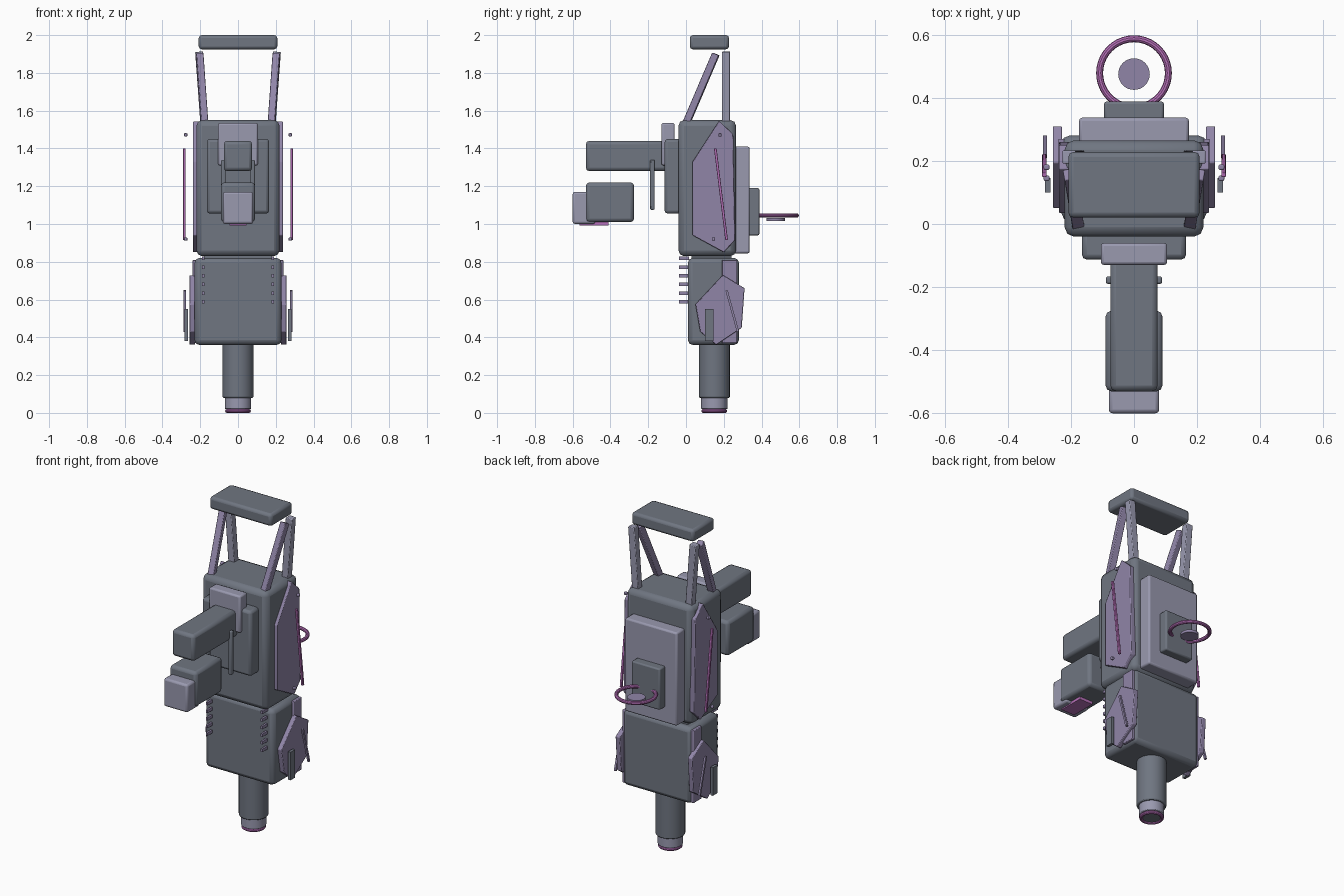
import bpy, bmesh
from math import radians
from mathutils import Vector

if "Cube" in bpy.data.objects:
    bpy.data.objects.remove(bpy.data.objects["Cube"], do_unlink=True)


def material(name, r, g, b):
    m = bpy.data.materials.new(name)
    m.use_nodes = True
    m.diffuse_color = (r, g, b, 1)
    m.node_tree.nodes["Principled BSDF"].inputs["Base Color"].default_value = (r, g, b, 1)
    return m


SLATE = material("slate grey", 0.16, 0.18, 0.22)
PALE = material("pale grey", 0.32, 0.32, 0.43)
MAUVE = material("mauve", 0.28, 0.235, 0.39)
PINK = material("glowing pink", 0.47, 0.16, 0.48)


def finish(obj, name, mat, bevel=0.0, segments=2):
    obj.name = name
    obj.data.materials.append(mat)
    if bevel:
        mod = obj.modifiers.new("Bevel", "BEVEL")
        mod.width, mod.segments, mod.limit_method = bevel, segments, "ANGLE"
    bpy.ops.object.select_all(action="DESELECT")
    obj.select_set(True)
    bpy.context.view_layer.objects.active = obj
    bpy.ops.object.shade_smooth_by_angle(angle=radians(35))
    return obj


def from_bmesh(bm, name, mat, bevel=0.0):
    bmesh.ops.recalc_face_normals(bm, faces=bm.faces)
    mesh = bpy.data.meshes.new(name)
    bm.to_mesh(mesh)
    bm.free()
    obj = bpy.data.objects.new(name, mesh)
    bpy.context.collection.objects.link(obj)
    return finish(obj, name, mat, bevel)


def box(name, x, y, z, mat, bevel=0.0):
    """Box from (low, high) ranges on each axis."""
    bm = bmesh.new()
    bmesh.ops.create_cube(bm, size=1)
    for v in bm.verts:
        v.co = [r[0] if c < 0 else r[1] for c, r in zip(v.co, (x, y, z))]
    return from_bmesh(bm, name, mat, bevel)


def bar(name, start, end, size, mat, bevel=0.004):
    """Square bar running between two points."""
    a, b = Vector(start), Vector(end)
    bm = bmesh.new()
    bmesh.ops.create_cube(bm, size=1)
    turn = (b - a).to_track_quat("Z", "Y")
    for v in bm.verts:
        v.co = turn @ Vector((v.co.x * size, v.co.y * size, v.co.z * (b - a).length)) + (a + b) / 2
    return from_bmesh(bm, name, mat, bevel)


def panel(name, outline, x0, x1, mat):
    """Side plate: a (y, z) outline given thickness along x."""
    bm = bmesh.new()
    face = bm.faces.new([bm.verts.new((x0, y, z)) for y, z in outline])
    ext = bmesh.ops.extrude_face_region(bm, geom=[face])
    for v in ext["geom"]:
        if isinstance(v, bmesh.types.BMVert):
            v.co.x = x1
    return from_bmesh(bm, name, mat, 0.004)


def cylinder(name, radius, y, z, mat, bevel=0.0):
    bpy.ops.mesh.primitive_cylinder_add(vertices=32, radius=radius, depth=z[1] - z[0],
                                        location=(0, y, sum(z) / 2))
    return finish(bpy.context.object, name, mat, bevel)


def ring(name, major, minor, y, z, mat):
    bpy.ops.mesh.primitive_torus_add(major_radius=major, minor_radius=minor, major_segments=40,
                                     minor_segments=10, location=(0, y, z))
    return finish(bpy.context.object, name, mat)


def wide(half):
    return (-half, half)


# Main housings
box("upper_body", wide(0.22), (-0.04, 0.265), (0.83, 1.55), SLATE, 0.03)
box("lower_body", wide(0.23), (0.01, 0.28), (0.36, 0.82), SLATE, 0.025)
box("body_joint", wide(0.18), (0.03, 0.24), (0.78, 0.88), SLATE)

# Top handle
box("handle", wide(0.208), (0.02, 0.228), (1.925, 2.0), SLATE, 0.016)

# Front mount, barrel and the housing under it
box("front_mount", wide(0.165), (-0.113, -0.02), (1.055, 1.45), SLATE, 0.016)
box("mount_cap", wide(0.105), (-0.13, -0.06), (1.31, 1.535), PALE, 0.01)
box("barrel", wide(0.075), (-0.53, -0.1), (1.28, 1.44), SLATE, 0.018)
box("lower_housing", wide(0.09), (-0.53, -0.275), (1.01, 1.22), SLATE, 0.018)
box("housing_nose", wide(0.08), (-0.6, -0.48), (1.0, 1.17), PALE, 0.012)
box("housing_glow_strip", wide(0.045), (-0.565, -0.41), (0.993, 1.012), PINK)

# Back plate, block, ring and button
box("back_plate", wide(0.174), (0.25, 0.337), (0.845, 1.41), PALE, 0.01)
box("back_block", wide(0.095), (0.33, 0.388), (0.94, 1.19), SLATE, 0.008)
ring("back_ring", 0.109, 0.011, 0.478, 1.045, PINK)
cylinder("back_button", 0.05, 0.475, (1.015, 1.031), MAUVE)

# Bottom tube
cylinder("tube", 0.082, 0.15, (0.08, 0.4), SLATE, 0.006)
cylinder("tube_collar", 0.07, 0.15, (0.02, 0.085), PALE, 0.004)
cylinder("tube_mouth", 0.058, 0.15, (0.008, 0.03), SLATE)
ring("tube_glow_ring", 0.058, 0.01, 0.15, 0.01, PINK)

UPPER = [(0.175, 1.545), (0.25, 1.475), (0.26, 0.915), (0.2, 0.85), (0.035, 0.94), (0.035, 1.33)]
LOWER = [(0.195, 0.73), (0.31, 0.66), (0.295, 0.45), (0.16, 0.36), (0.075, 0.43), (0.05, 0.575)]

# Parts repeated on both sides
for side, s in (("left", 1), ("right", -1)):
    bar(side + "_back_strut", (0.178 * s, 0.212, 1.53), (0.206 * s, 0.212, 1.912), 0.042, PALE)
    bar(side + "_front_strut", (0.178 * s, 0.0, 1.53), (0.204 * s, 0.158, 1.9), 0.038, MAUVE)
    bar(side + "_mount_rod", (0.077 * s, -0.178, 1.075), (0.077 * s, -0.178, 1.34), 0.024, SLATE, 0.006)
    panel(side + "_upper_panel", UPPER, 0.205 * s, 0.238 * s, MAUVE)
    panel(side + "_lower_panel", LOWER, 0.228 * s, 0.257 * s, MAUVE)
    bar(side + "_upper_glow_rod", (0.284 * s, 0.155, 1.4), (0.284 * s, 0.215, 0.915), 0.014, PINK, 0.003)
    bar(side + "_lower_rod", (0.282 * s, 0.215, 0.648), (0.282 * s, 0.275, 0.43), 0.012, MAUVE, 0)
    xs = sorted((0.22 * s, 0.24 * s))
    box(side + "_edge_strip", xs, (0.19, 0.27), (0.37, 0.81), MAUVE, 0.004)
    xs = sorted((0.265 * s, 0.282 * s))
    box(side + "_side_block", xs, (0.1, 0.145), (0.38, 0.55), SLATE)
    for i, (y, z) in enumerate(((0.18, 1.472), (0.145, 0.92))):
        bar(f"{side}_bolt_{i + 1}", (0.268 * s, y, z), (0.286 * s, y, z), 0.017, MAUVE, 0.004)
    for i in range(6):
        z = 0.818 - i * 0.046
        box(f"{side}_vent_tooth_{i + 1}", sorted((0.178 * s, 0.19 * s)), (-0.037, 0.015),
            (z - 0.009, z + 0.009), MAUVE)
